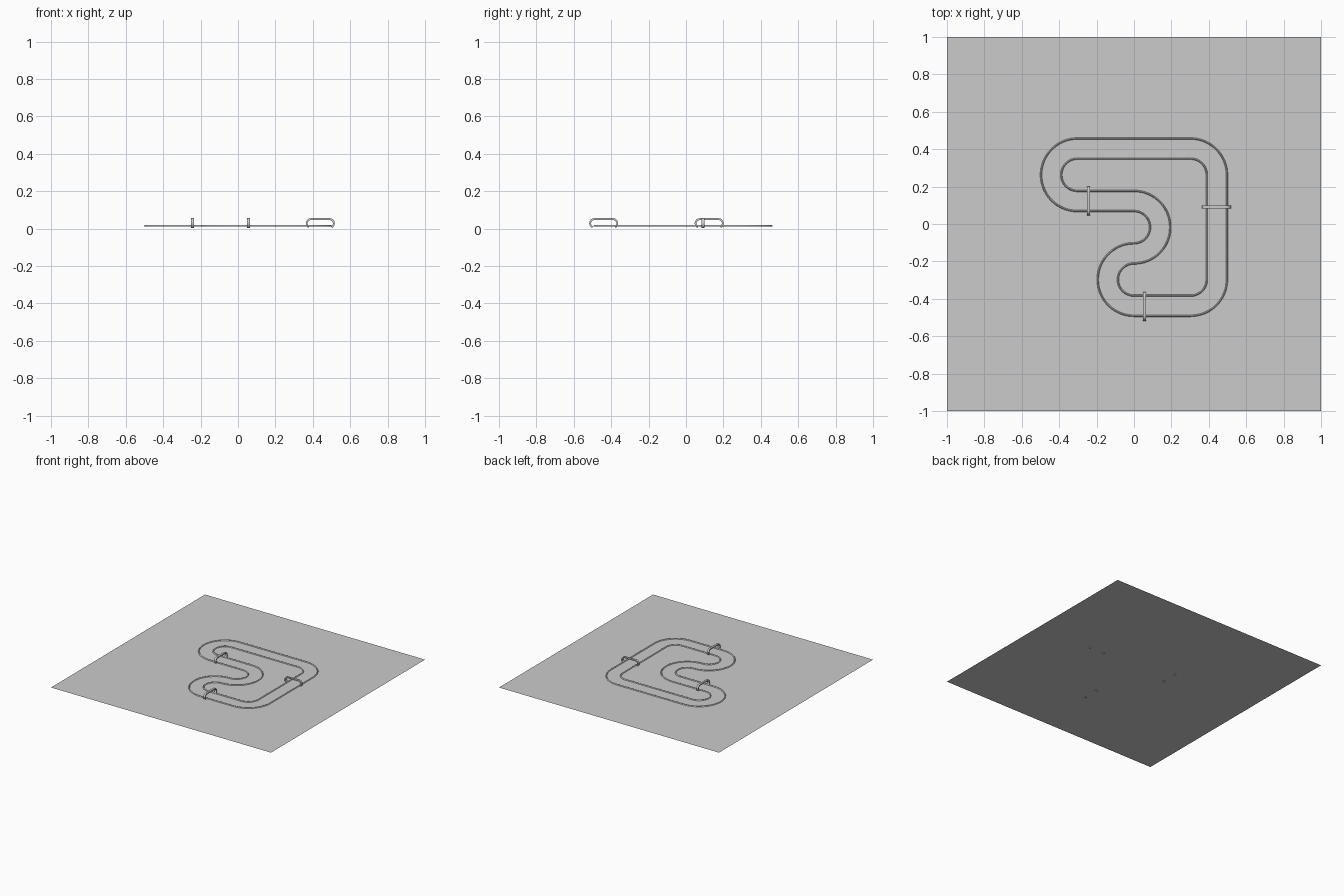
import bpy, bmesh, math
from math import sin, cos, pi, radians
from mathutils import Vector

if "Cube" in bpy.data.objects:
    bpy.data.objects.remove(bpy.data.objects["Cube"])

GROUND_Z = 0.012
R = 0.14          # centreline bend radius
HALF = 0.054      # centreline to rail


def sweep(name, rings, closed):
    """Skin a list of cross-section rings into one mesh object."""
    bm = bmesh.new()
    vs = [[bm.verts.new(p) for p in ring] for ring in rings]
    n, k = len(vs), len(vs[0])
    for i in range(n if closed else n - 1):
        a, b = vs[i], vs[(i + 1) % n]
        for j in range(k):
            bm.faces.new((a[j], a[(j + 1) % k], b[(j + 1) % k], b[j]))
    if not closed:
        bm.faces.new(vs[0])
        bm.faces.new(vs[-1])
    bmesh.ops.recalc_face_normals(bm, faces=bm.faces)
    me = bpy.data.meshes.new(name)
    bm.to_mesh(me)
    bm.free()
    ob = bpy.data.objects.new(name, me)
    bpy.context.collection.objects.link(ob)
    bpy.ops.object.select_all(action='DESELECT')
    ob.select_set(True)
    bpy.context.view_layer.objects.active = ob
    bpy.ops.object.shade_smooth_by_angle(angle=radians(40))
    return ob


# Ground sheet
bpy.ops.mesh.primitive_plane_add(size=2, location=(0, 0, GROUND_Z))
bpy.context.object.name = "ground"

# Track centreline: bends as (centre x, centre y, start, end angle)
bends = [(0.303, 0.263, 0, 90), (-0.303, 0.263, 90, 270), (0, -0.017, 90, -90),
         (0, -0.297, 90, 270), (0.303, -0.297, 270, 360)]
line = []
for cx, cy, a0, a1 in bends:
    steps = abs(a1 - a0) // 6
    side = 1 if a1 > a0 else -1
    for i in range(steps + 1):
        a = radians(a0 + (a1 - a0) * i / steps)
        d = Vector((cos(a), sin(a), 0))
        line.append((Vector((cx, cy, 0)) + d * R, d * side))

# Two rounded rails following the track
profile = [(0.005 * cos(pi * i / 6), 0.007 * sin(pi * i / 6)) for i in range(7)]
for name, off in (("outer_rail", HALF), ("inner_rail", -HALF)):
    sweep(name, [[p + n * (off + u) + Vector((0, 0, GROUND_Z + v)) for u, v in profile]
                 for p, n in line], True)


# Gates: flat bars bent over the track, feet curling in through the ground
def gate(name, x, y, turn):
    r, cz, cx = 0.0225, 0.0285, 0.050
    path = [(cx + r * cos(a), cz + r * sin(a), cos(a), sin(a))
            for a in [radians(-62 + 152 * i / 16) for i in range(17)]]
    path += [(-px, pz, -nx, nz) for px, pz, nx, nz in reversed(path)]
    t, w = 0.005, 0.008
    rings = [[(px + nx * s, v, pz + nz * s)
              for s, v in ((-t, -w), (t, -w), (t, w), (-t, w))] for px, pz, nx, nz in path]
    ob = sweep(name, rings, False)
    ob.location = (x, y, 0)
    ob.rotation_euler.z = turn


gate("gate_right", 0.440, 0.092, 0)
gate("gate_left", -0.243, 0.124, pi / 2)
gate("gate_front", 0.056, -0.440, pi / 2)
